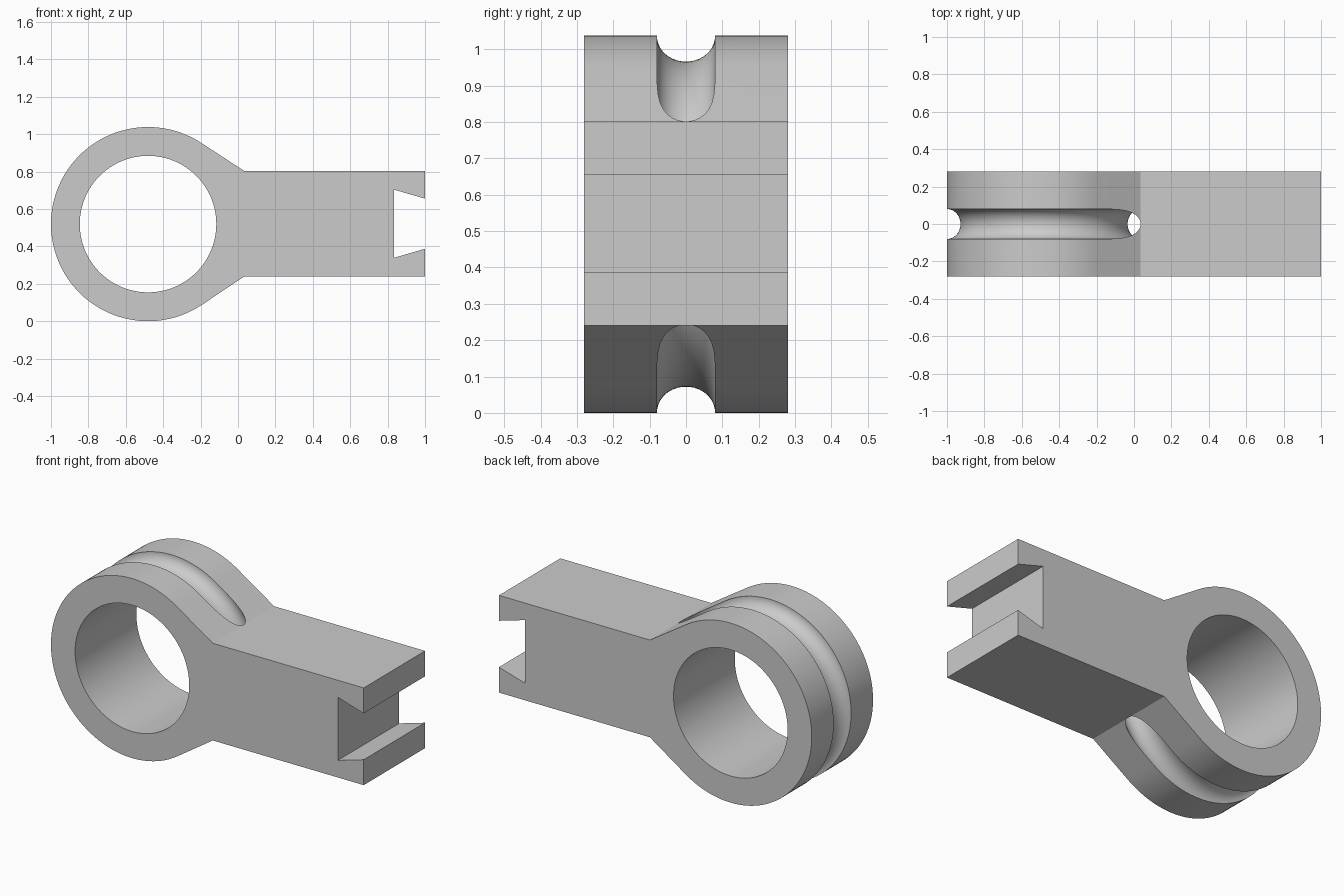
import bpy, bmesh
from math import sin, cos, pi, atan2, acos, hypot, radians

old = bpy.data.objects.get("Cube")
if old:
    bpy.data.objects.remove(old, do_unlink=True)

CX, CZ, R = -0.481, 0.519, 0.519      # ring centre and outer radius
HOLE_R = 0.365
HALF_Y = 0.28
BAR_H = 0.281                          # half height of the bar
NECK_X = 0.035

grey = bpy.data.materials.new("light grey")
grey.use_nodes = True
color = (0.6, 0.6, 0.6, 1)
grey.diffuse_color = color
grey.node_tree.nodes["Principled BSDF"].inputs["Base Color"].default_value = color


def make_object(name, bm):
    bmesh.ops.recalc_face_normals(bm, faces=bm.faces)
    mesh = bpy.data.meshes.new(name)
    bm.to_mesh(mesh)
    bm.free()
    mesh.materials.append(grey)
    obj = bpy.data.objects.new(name, mesh)
    bpy.context.collection.objects.link(obj)
    return obj


def prism(name, outline, half):
    """Extrude an x-z outline along y."""
    bm = bmesh.new()
    face = bm.faces.new([bm.verts.new((x, -half, z)) for x, z in outline])
    out = bmesh.ops.extrude_face_region(bm, geom=[face])["geom"]
    moved = [v for v in out if isinstance(v, bmesh.types.BMVert)]
    bmesh.ops.translate(bm, verts=moved, vec=(0, 2 * half, 0))
    return make_object(name, bm)


def arc(radius, start, end, steps):
    angles = [start + (end - start) * i / steps for i in range(steps + 1)]
    return [(CX + radius * cos(a), CZ + radius * sin(a)) for a in angles]


def ring_channel(name, major, radial, half, turns=128, sides=32):
    """Oval tube swept round the ring axis."""
    bm = bmesh.new()
    loops = []
    for i in range(turns):
        a = 2 * pi * (i + 0.5) / turns
        loop = []
        for j in range(sides):
            t = 2 * pi * (j + 0.5) / sides
            r = major + radial * cos(t)
            loop.append(bm.verts.new((CX + r * cos(a), half * sin(t), CZ + r * sin(a))))
        loops.append(loop)
    for i in range(turns):
        p, q = loops[i], loops[(i + 1) % turns]
        for j in range(sides):
            k = (j + 1) % sides
            bm.faces.new((p[j], p[k], q[k], q[j]))
    return make_object(name, bm)


# Body outline: round head, tangent neck, bar and dovetail slot
dx = NECK_X - CX
tangent = atan2(BAR_H, dx) + acos(R / hypot(dx, BAR_H))
outline = arc(R, tangent, 2 * pi - tangent, 96)
lower = [(NECK_X, -BAR_H), (1.0, -BAR_H), (1.0, -0.134), (0.835, -0.182)]
upper = [(x, -z) for x, z in reversed(lower)]
outline += [(x, CZ + 0.002 + z) for x, z in lower + upper]
body = prism("ring_arm", outline, HALF_Y)

# Bore and round channel cut from the head
bore = prism("bore_cutter", arc(HOLE_R, 0, 2 * pi, 96)[:-1], HALF_Y + 0.1)
channel = ring_channel("channel_cutter", 0.518, 0.071, 0.08)

bpy.context.view_layer.objects.active = body
body.select_set(True)
for cutter in (bore, channel):
    mod = body.modifiers.new(cutter.name, "BOOLEAN")
    mod.operation = "DIFFERENCE"
    mod.solver = "EXACT"
    mod.object = cutter
    bpy.ops.object.modifier_apply(modifier=mod.name)
    bpy.data.objects.remove(cutter, do_unlink=True)

bpy.ops.object.shade_smooth_by_angle(angle=radians(28))
